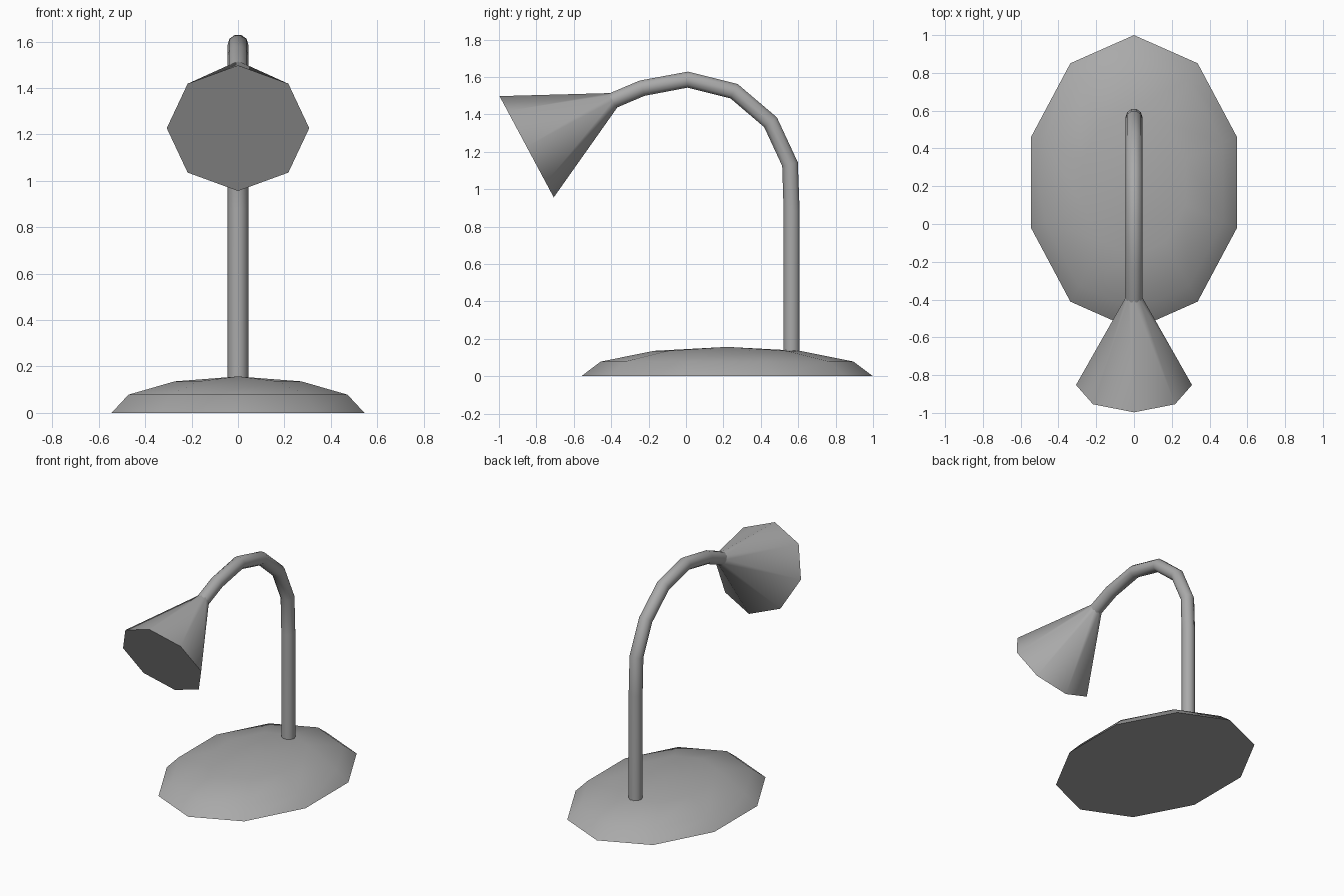
import bpy
import bmesh
from math import sin, cos, pi, radians
from mathutils import Vector

cube = bpy.data.objects.get("Cube")
if cube:
    bpy.data.objects.remove(cube, do_unlink=True)

GREY = (0.4, 0.4, 0.4, 1.0)
grey = bpy.data.materials.new("grey")
grey.use_nodes = True
grey.diffuse_color = GREY
grey.node_tree.nodes["Principled BSDF"].inputs["Base Color"].default_value = GREY

X = Vector((1, 0, 0))
Y = Vector((0, 1, 0))


def ring(centre, u, v, sides, start=0.0):
    """Polygon around centre spanned by the radius vectors u and v."""
    angles = [start + 2 * pi * i / sides for i in range(sides)]
    return [centre + u * cos(a) + v * sin(a) for a in angles]


def loft(name, rings):
    """Closed solid through a series of rings, smooth with sharp rims."""
    bm = bmesh.new()
    loops = [[bm.verts.new(p) for p in r] for r in rings]
    n = len(loops[0])
    for a, b in zip(loops, loops[1:]):
        for i in range(n):
            j = (i + 1) % n
            bm.faces.new((a[i], a[j], b[j], b[i]))
    bm.faces.new(loops[0][::-1])
    bm.faces.new(loops[-1])
    bmesh.ops.remove_doubles(bm, verts=bm.verts, dist=0.0001)
    bmesh.ops.recalc_face_normals(bm, faces=bm.faces)
    mesh = bpy.data.meshes.new(name)
    bm.to_mesh(mesh)
    bm.free()
    mesh.materials.append(grey)
    obj = bpy.data.objects.new(name, mesh)
    bpy.context.collection.objects.link(obj)
    bpy.ops.object.select_all(action='DESELECT')
    obj.select_set(True)
    bpy.context.view_layer.objects.active = obj
    bpy.ops.object.shade_smooth_by_angle(angle=radians(60))
    return obj


# Base: flattened ten-sided half dome, closed underneath
dome = []
for step in range(4):
    a = step * pi / 6
    s = max(cos(a), 0.00001)
    dome.append(ring(Vector((0, 0.22, 0.157 * sin(a))),
                     X * 0.573 * s, Y * 0.78 * s, 10, pi / 10 * 5))
loft("base", dome)

# Stem: ten-sided tube, straight and then bent over to the front
path = [Vector((0, y, z)) for y, z in (
    (0.565, 0.11), (0.565, 0.88), (0.556, 1.134), (0.452, 1.358),
    (0.257, 1.524), (0.01, 1.586), (-0.235, 1.54), (-0.4, 1.47))]
tube = []
for i, p in enumerate(path):
    before = (p - path[max(i - 1, 0)]).normalized()
    after = (path[min(i + 1, len(path) - 1)] - p).normalized()
    side = X.cross((before + after).normalized())
    tube.append(ring(p, X * 0.045, side * 0.045, 10))
loft("stem", tube)

# Shade: eight-sided cone with a closed flat mouth
mouth = Vector((0, -0.852, 1.227))
neck = Vector((0, -0.387, 1.476))
up = X.cross((neck - mouth).normalized())
loft("shade", [ring(mouth, X * 0.307, up * 0.307, 8),
               ring(neck, X * 0.043, up * 0.043, 8)])
